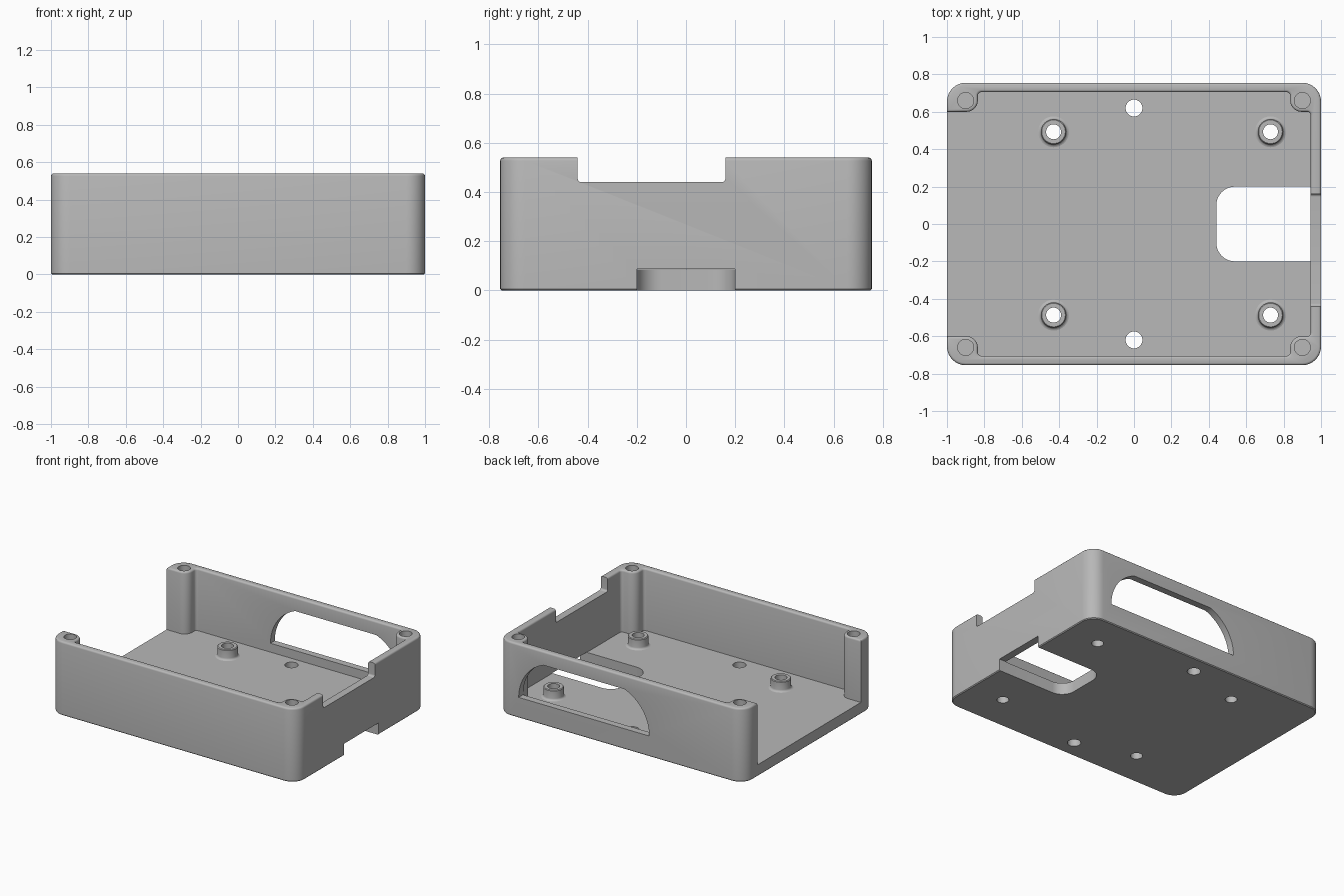
import bpy, bmesh, math
from mathutils import Vector

cube = bpy.data.objects.get("Cube")
if cube:
    bpy.data.objects.remove(cube, do_unlink=True)

HEIGHT, FLOOR = 0.54, 0.085
DEPTH = 0.755

grey = bpy.data.materials.new("light_grey_plastic")
grey.use_nodes = True
colour = (0.48, 0.48, 0.48, 1)
grey.diffuse_color = colour
grey.node_tree.nodes["Principled BSDF"].inputs["Base Color"].default_value = colour


def rounded(corners, steps=8):
    """Outline from (x, y, radius) corners, each replaced by an arc."""
    out = []
    for i, (x, y, r) in enumerate(corners):
        p = Vector((x, y))
        if r == 0:
            out.append(p)
            continue
        a = (Vector(corners[i - 1][:2]) - p).normalized()
        b = (Vector(corners[(i + 1) % len(corners)][:2]) - p).normalized()
        centre = p + (a + b) * r
        for k in range(steps + 1):
            t = math.pi / 2 * k / steps
            out.append(centre - b * r * math.cos(t) - a * r * math.sin(t))
    return out


def box_outline(x0, x1, y0, y1, r):
    return rounded([(x0, y0, r), (x1, y0, r), (x1, y1, r), (x0, y1, r)])


def circle(x, y, r, n=32):
    return [(x + r * math.cos(2 * math.pi * k / n),
             y + r * math.sin(2 * math.pi * k / n)) for k in range(n)]


def finish(name, bm):
    bmesh.ops.recalc_face_normals(bm, faces=bm.faces[:])
    mesh = bpy.data.meshes.new(name)
    bm.to_mesh(mesh)
    bm.free()
    mesh.materials.append(grey)
    obj = bpy.data.objects.new(name, mesh)
    bpy.context.collection.objects.link(obj)
    return obj


def prism(name, outline, low, high, axis="z"):
    """Extrude a 2D outline between two positions along an axis."""
    place = {"x": lambda u, v, w: (w, u, v),
             "y": lambda u, v, w: (u, w, v),
             "z": lambda u, v, w: (u, v, w)}[axis]
    bm = bmesh.new()
    a, b = [[bm.verts.new(place(u, v, w)) for u, v in outline] for w in (low, high)]
    bm.faces.new(a)
    bm.faces.new(b)
    for i in range(len(a)):
        bm.faces.new((a[i - 1], a[i], b[i], b[i - 1]))
    return finish(name, bm)


def activate(obj):
    bpy.ops.object.select_all(action="DESELECT")
    obj.select_set(True)
    bpy.context.view_layer.objects.active = obj


def cut(obj, cutter):
    cutter.hide_render = True
    mod = obj.modifiers.new("cut", "BOOLEAN")
    mod.operation, mod.solver, mod.object = "DIFFERENCE", "EXACT", cutter
    activate(obj)
    bpy.ops.object.modifier_apply(modifier=mod.name)
    bpy.data.objects.remove(cutter, do_unlink=True)


def smooth(obj):
    activate(obj)
    bpy.ops.object.shade_smooth_by_angle(angle=math.radians(32))


def soften(obj, z, size, segments):
    """Round the edges bounding the flat faces at one height."""
    bm = bmesh.new()
    bm.from_mesh(obj.data)
    flat = lambda f: all(abs(v.co.z - z) < 1e-4 for v in f.verts)
    edges = [e for e in bm.edges if sum(flat(f) for f in e.link_faces) == 1]
    bmesh.ops.bevel(bm, geom=edges, offset=size, segments=segments,
                    profile=0.5, affect="EDGES", clamp_overlap=False)
    bm.to_mesh(obj.data)
    bm.free()


# Outer tray block
case = prism("case_shell", box_outline(-1, 1, -DEPTH, DEPTH, 0.1), 0, HEIGHT)

# Cavity, open at one end, leaving four corner screw posts
half = [(-1.2, 0.6, 0), (-0.835, 0.6, 0.06), (-0.835, 0.705, 0.02),
        (0.835, 0.705, 0.02), (0.835, 0.6, 0.06), (0.945, 0.6, 0.02)]
cavity = half + [(x, -y, r) for x, y, r in reversed(half)]
cut(case, prism("cavity_cutter", rounded(cavity), FLOOR, 0.8))
soften(case, HEIGHT, 0.013, 3)
soften(case, 0, 0.006, 1)

# Slot through the floor and the base of the end wall
cut(case, prism("slot_cutter", box_outline(0.44, 1.3, -0.2, 0.2, 0.1), -0.1, FLOOR + 0.002))

# Notch in the top of the end wall
cut(case, prism("notch_cutter", box_outline(-0.44, 0.16, 0.44, 0.8, 0.015), 0.9, 1.1, "x"))

# Back window with arched ends
WIN_X, WIN_Z, WIN_HALF, WIN_R = 0.30, 0.15, 0.53, 0.31
arc = []
for k in range(17):
    t = math.asin(0.29 / WIN_R) * k / 16
    arc.append((WIN_HALF - WIN_R * (1 - math.cos(t)), WIN_Z + WIN_R * math.sin(t)))
window = [(WIN_X + u, z) for u, z in arc] + [(WIN_X - u, z) for u, z in reversed(arc)]
cut(case, prism("window_cutter", window, 0.6, 0.9, "y"))

# Blind screw holes in the corner posts
for sx in (-1, 1):
    for sy in (-1, 1):
        cut(case, prism("screw_cutter", circle(0.9 * sx, 0.66 * sy, 0.043), 0.3, 0.8))

# Mounting holes through the floor
for sy in (-1, 1):
    cut(case, prism("mount_cutter", circle(0, 0.62 * sy, 0.045), -0.1, 0.2))


# Hollow standoffs with flared feet
def standoff(name, x, y, n=32):
    flare = [(0.083 - 0.015 * math.sin(t), FLOOR + 0.015 * (1 - math.cos(t)))
             for t in (0, math.pi / 6, math.pi / 3, math.pi / 2)]
    profile = [(0.04, FLOOR)] + flare + [(0.068, 0.155), (0.063, 0.16), (0.04, 0.16)]
    bm = bmesh.new()
    rings = [[bm.verts.new((u, v, z)) for u, v in circle(x, y, r, n)] for r, z in profile]
    for j in range(len(rings)):
        a, b = rings[j - 1], rings[j]
        for i in range(n):
            bm.faces.new((a[i - 1], a[i], b[i], b[i - 1]))
    smooth(finish(name, bm))


for end, x in (("open_end", -0.43), ("closed_end", 0.73)):
    for side, y in (("front", -0.487), ("back", 0.493)):
        cut(case, prism("standoff_cutter", circle(x, y, 0.04), -0.1, 0.3))
        standoff(f"{side}_{end}_standoff", x, y)

smooth(case)
